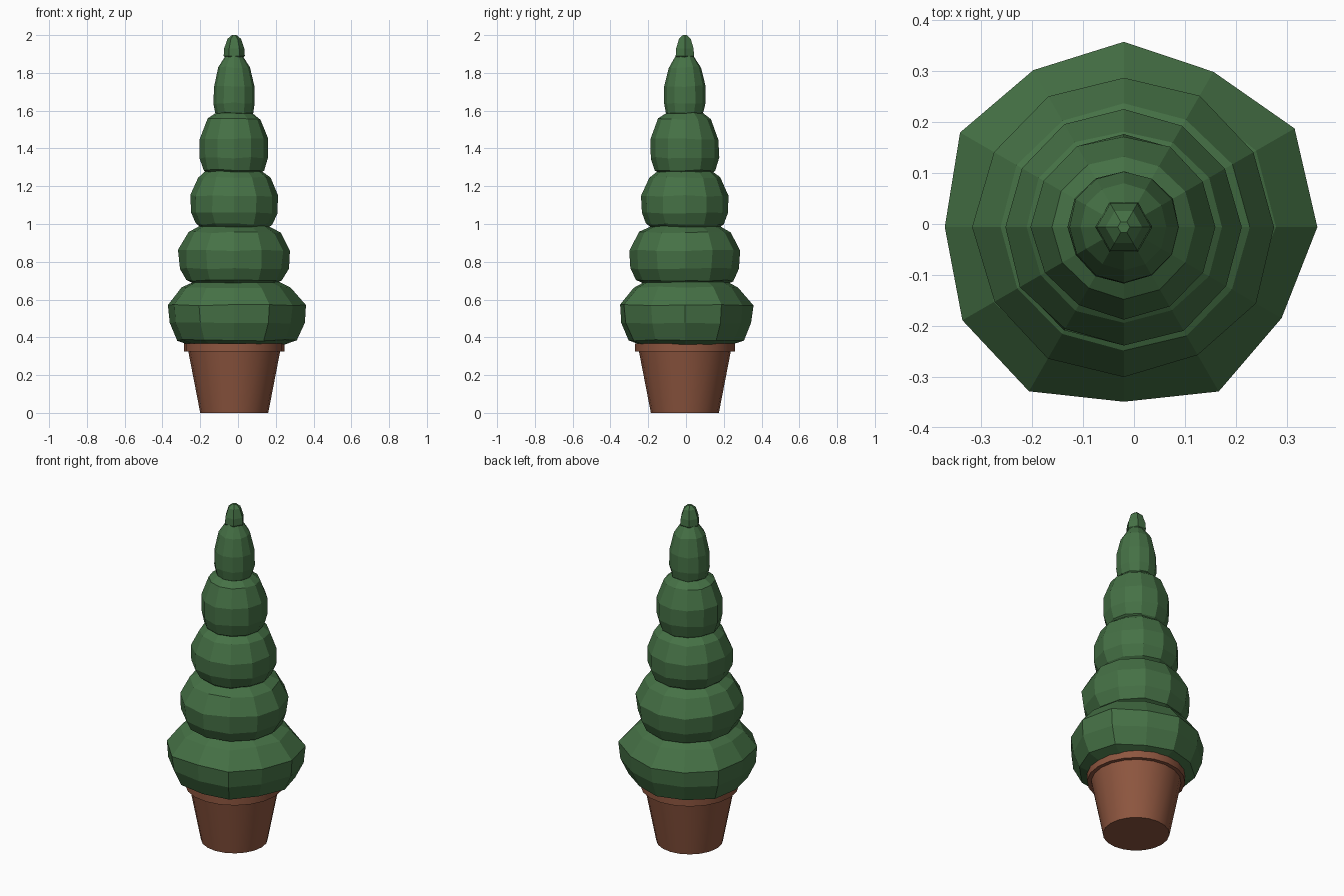
import bpy, bmesh, math, random

if "Cube" in bpy.data.objects:
    bpy.data.objects.remove(bpy.data.objects["Cube"], do_unlink=True)

random.seed(4)
CENTRE = (-0.02, -0.006)


def material(name, colour):
    m = bpy.data.materials.new(name)
    m.use_nodes = True
    m.diffuse_color = (*colour, 1)
    m.node_tree.nodes["Principled BSDF"].inputs["Base Color"].default_value = (*colour, 1)
    return m


leaf_green = material("leaf green", (0.06, 0.165, 0.06))
terracotta = material("terracotta", (0.27, 0.093, 0.05))


def lathe(name, profile, sides, mat, factors=None, wobble=0.0):
    """Spin (radius, height) points into a closed body, with optional uneven radii."""
    bm = bmesh.new()
    rings = []
    for r, z in profile:
        ring = []
        for i in range(sides):
            a = math.tau * i / sides
            k = (factors[i] if factors else 1) + random.uniform(-wobble, wobble)
            dz = random.uniform(-wobble, wobble) * 0.25
            ring.append(bm.verts.new((CENTRE[0] + r * k * math.cos(a),
                                      CENTRE[1] + r * k * math.sin(a), z + dz)))
        rings.append(ring)
    for low, high in zip(rings, rings[1:]):
        for i in range(sides):
            j = (i + 1) % sides
            bm.faces.new((low[i], low[j], high[j], high[i]))
    bm.faces.new(rings[0][::-1])
    bm.faces.new(rings[-1])
    bmesh.ops.recalc_face_normals(bm, faces=bm.faces[:])
    mesh = bpy.data.meshes.new(name)
    bm.to_mesh(mesh)
    bm.free()
    mesh.materials.append(mat)
    ob = bpy.data.objects.new(name, mesh)
    bpy.context.collection.objects.link(ob)
    return ob


# Tapered pot with an overhanging rim and recessed soil hollow
pot = lathe("pot", [(0.18, 0), (0.243, 0.325), (0.265, 0.325), (0.265, 0.368),
                    (0.235, 0.368), (0.23, 0.34)], 20, terracotta)
bpy.context.view_layer.objects.active = pot
pot.select_set(True)
bpy.ops.object.shade_smooth_by_angle(angle=math.radians(35))

# Bottom tier, the widest and most uneven
spread = [1.06, 1.06, 0.98, 1.0, 0.99, 1.04, 0.97, 1.02, 1.03, 0.965, 1.02, 0.99]
lathe("foliage_tier_1", [(0.22, 0.35), (0.31, 0.385), (0.35, 0.475), (0.36, 0.57),
                         (0.285, 0.665), (0.21, 0.70)], 12, leaf_green, spread, 0.015)

# Upper tiers, each narrower than the one below
tiers = [
    [(0.19, 0.67), (0.255, 0.70), (0.285, 0.765), (0.295, 0.86), (0.245, 0.955), (0.17, 0.995)],
    [(0.165, 0.97), (0.205, 1.00), (0.23, 1.06), (0.232, 1.15), (0.19, 1.245), (0.14, 1.285)],
    [(0.13, 1.26), (0.16, 1.285), (0.18, 1.35), (0.18, 1.45), (0.14, 1.555), (0.09, 1.59)],
    [(0.08, 1.57), (0.10, 1.59), (0.11, 1.64), (0.108, 1.73), (0.085, 1.83), (0.04, 1.90)],
]
for n, profile in enumerate(tiers, 2):
    lathe(f"foliage_tier_{n}", profile, 12, leaf_green, wobble=0.018)

# Small hexagonal tip
lathe("foliage_tip", [(0.04, 1.87), (0.056, 1.89), (0.053, 1.93), (0.036, 1.98), (0.012, 2.0)],
      6, leaf_green)
